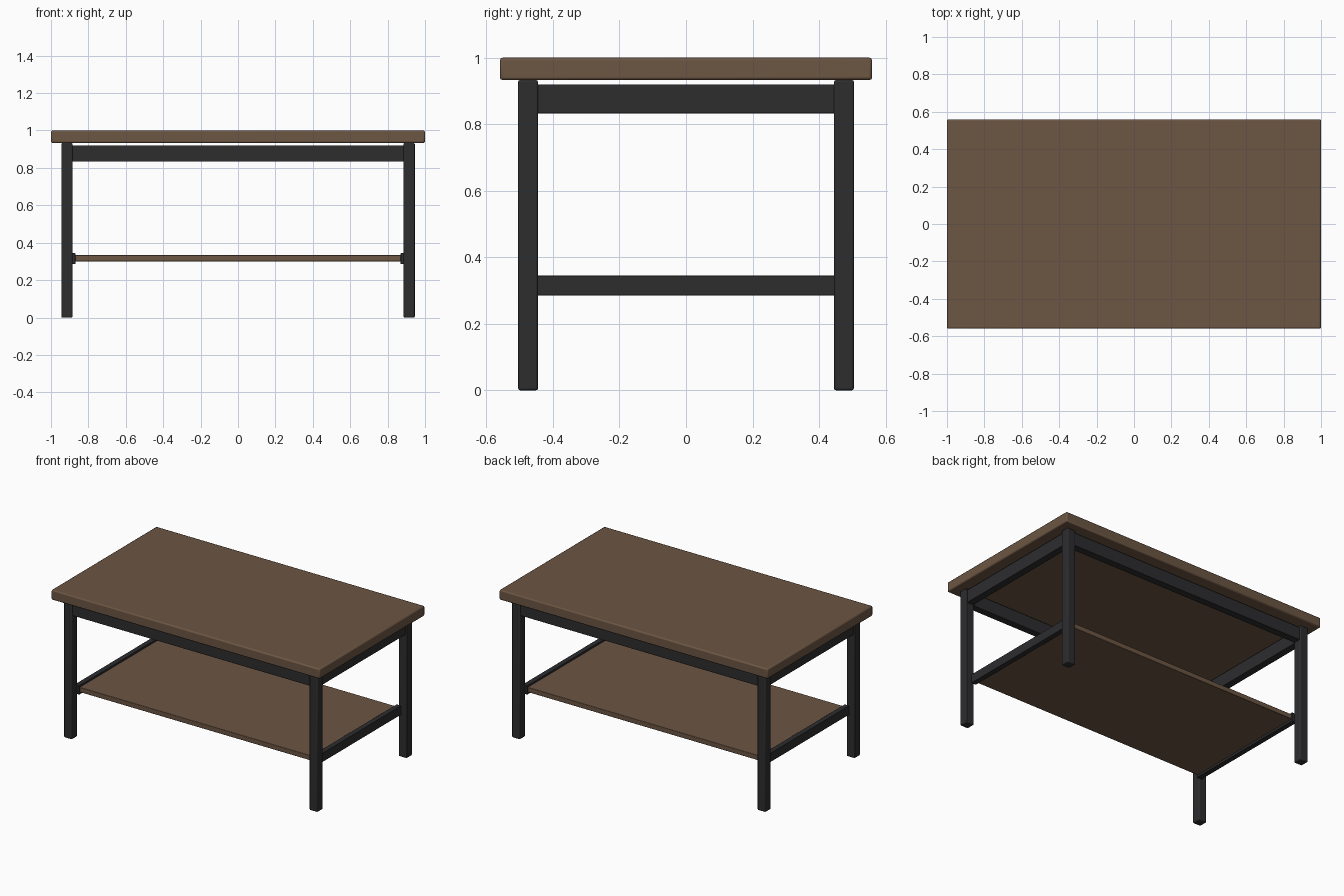
import bpy

if "Cube" in bpy.data.objects:
    bpy.data.objects.remove(bpy.data.objects["Cube"], do_unlink=True)


def material(name, rgb):
    mat = bpy.data.materials.new(name)
    mat.use_nodes = True
    mat.diffuse_color = (*rgb, 1)
    mat.node_tree.nodes["Principled BSDF"].inputs["Base Color"].default_value = (*rgb, 1)
    return mat


wood = material("brown wood", (0.15, 0.092, 0.056))
metal = material("dark metal", (0.026, 0.026, 0.028))


def box(name, x, y, z, mat, bevel):
    """Bevelled box from (min, max) ranges on each axis."""
    ranges = (x, y, z)
    bpy.ops.mesh.primitive_cube_add(size=1, location=[sum(r) / 2 for r in ranges])
    ob = bpy.context.object
    ob.name = name
    ob.scale = [r[1] - r[0] for r in ranges]
    bpy.ops.object.transform_apply(location=False, rotation=False, scale=True)
    ob.data.materials.append(mat)
    mod = ob.modifiers.new("soft edges", "BEVEL")
    mod.width = bevel
    mod.segments = 2
    bpy.ops.object.shade_smooth_by_angle()
    return ob


def side(sign, a, b):
    """Mirror a range to the chosen side."""
    return tuple(sorted((sign * a, sign * b)))


LEG_X, LEG_Y = (0.885, 0.945), (0.445, 0.505)

# Table top and lower shelf
box("table_top", (-1, 1), (-0.56, 0.56), (0.933, 1), wood, 0.008)
box("shelf", (-0.872, 0.872), (-0.442, 0.442), (0.3, 0.333), wood, 0.003)

for sx, lr in ((1, "left"), (-1, "right")):
    # Legs
    for sy, fb in ((-1, "front"), (1, "back")):
        box(f"{fb}_{lr}_leg", side(sx, *LEG_X), side(sy, *LEG_Y), (0, 0.933), metal, 0.006)
    # Side apron and shelf rail
    box(f"{lr}_apron", side(sx, 0.89, 0.938), (-0.447, 0.447), (0.833, 0.92), metal, 0.002)
    box(f"{lr}_shelf_rail", side(sx, 0.87, 0.905), (-0.447, 0.447), (0.285, 0.345), metal, 0.002)

# Front and back aprons
for sy, fb in ((-1, "front"), (1, "back")):
    box(f"{fb}_apron", (-0.887, 0.887), side(sy, 0.45, 0.498), (0.833, 0.92), metal, 0.002)
